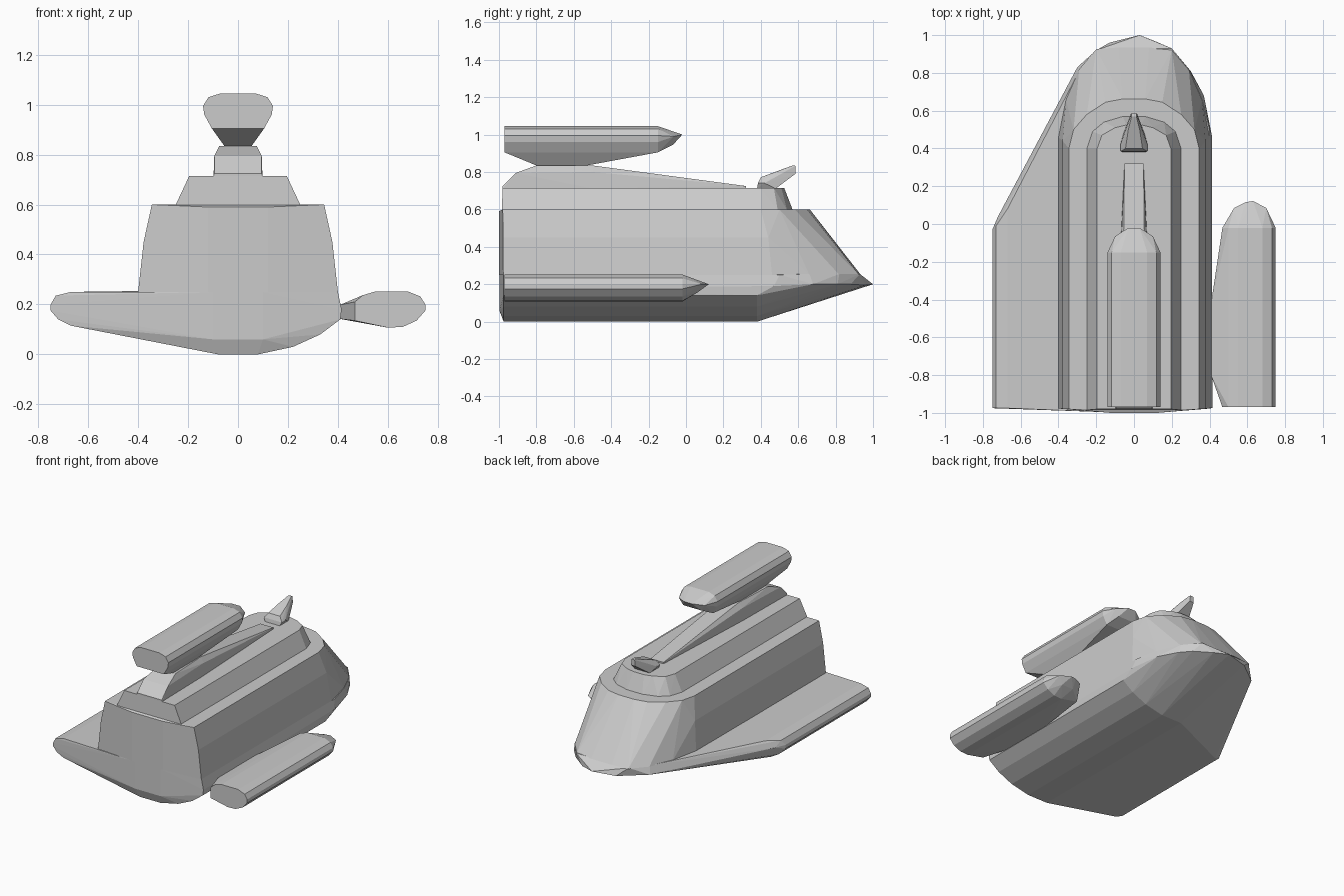
import bpy, bmesh, math

def hull(name, pts):
    """Faceted convex solid around a set of points."""
    bm = bmesh.new()
    for p in pts:
        bm.verts.new(p)
    bmesh.ops.remove_doubles(bm, verts=bm.verts[:], dist=0.0005)
    bmesh.ops.convex_hull(bm, input=bm.verts[:])
    loose = [v for v in bm.verts if not v.link_faces]
    bmesh.ops.delete(bm, geom=loose, context='VERTS')
    bmesh.ops.dissolve_limit(bm, angle_limit=math.radians(1),
                             verts=bm.verts[:], edges=bm.edges[:])
    bmesh.ops.recalc_face_normals(bm, faces=bm.faces[:])
    me = bpy.data.meshes.new(name)
    bm.to_mesh(me)
    bm.free()
    ob = bpy.data.objects.new(name, me)
    bpy.context.collection.objects.link(ob)
    return ob

def mirror(pts):
    return pts + [(-x, y, z) for x, y, z in pts]

def ring(profile, z):
    return mirror([(x, y, z) for x, y in profile])

# Lower hull with the swept wing on the left
stern_right = [(0.08, 0.0), (0.22, 0.03), (0.33, 0.08), (0.41, 0.14), (0.415, 0.18), (0.40, 0.25)]
wing_edge = [(-0.08, 0.0), (-0.67, 0.115), (-0.72, 0.14), (-0.75, 0.175), (-0.75, 0.20),
             (-0.73, 0.235), (-0.67, 0.25)]
base = [(x, -0.975, z) for x, z in stern_right + wing_edge]
base += [(x, -0.998, z) for x in (-0.1, 0.1) for z in (0.06, 0.25)]
base += [(x, 0.38, z) for x, z in stern_right[:4]] + [(-0.08, 0.38, 0)]
base += [(0.412, 0.47, 0.19), (0.40, 0.50, 0.25)]
# wing tip front
base += [(-0.67, 0.02, 0.115), (-0.72, 0.0, 0.14), (-0.75, -0.03, 0.175),
         (-0.75, -0.03, 0.20), (-0.72, 0.04, 0.20), (-0.73, -0.01, 0.235), (-0.67, 0.08, 0.25)]
# bow rim and deck edge
base += [(0.37, 0.68, 0.20), (0.30, 0.81, 0.20), (0.24, 0.88, 0.20), (0.13, 0.96, 0.195),
         (0.03, 1.0, 0.20), (-0.13, 0.96, 0.195), (-0.30, 0.83, 0.20)]
base += [(0.36, 0.66, 0.255), (0.29, 0.82, 0.255), (0.2, 0.93, 0.255),
         (-0.2, 0.92, 0.255), (-0.29, 0.81, 0.255)]
hull("lower_hull", base)

# Main superstructure
low = [(0.40, -0.977), (0.40, 0.46), (0.36, 0.66), (0.29, 0.82), (0.20, 0.925), (0.08, 0.935)]
mid = [(0.378, -0.978), (0.378, 0.44)]
top = [(0.345, -0.98), (0.345, 0.40), (0.32, 0.50), (0.25, 0.58), (0.15, 0.645), (0.06, 0.662)]
stern = mirror([(0.12, -1.0, 0.25), (0.12, -1.0, 0.59)])
hull("superstructure", ring(low, 0.25) + ring(mid, 0.45) + ring(top, 0.60) + stern)

# Upper deck
low = [(0.25, -0.985), (0.25, 0.40), (0.22, 0.49), (0.16, 0.54), (0.06, 0.57)]
top = [(0.195, -0.98), (0.195, 0.40), (0.17, 0.47), (0.10, 0.51), (0.04, 0.525)]
hull("upper_deck", ring(low, 0.598) + ring(top, 0.715))

# Sloping spine on the upper deck
hull("spine", mirror([(0.098, -0.98, 0.712), (0.095, -0.98, 0.725), (0.095, -0.91, 0.795),
                      (0.075, -0.80, 0.835), (0.06, -0.50, 0.835), (0.085, -0.50, 0.80),
                      (0.09, -0.50, 0.712), (0.05, 0.32, 0.725), (0.05, 0.32, 0.712)]))

# Bow horn
hull("bow_horn", mirror([(0.055, 0.38, 0.712), (0.07, 0.385, 0.74), (0.045, 0.40, 0.772),
                         (0.072, 0.42, 0.74), (0.055, 0.48, 0.712), (0.03, 0.50, 0.808),
                         (0.012, 0.57, 0.835), (0.012, 0.585, 0.833), (0.016, 0.585, 0.79)]))

# Top engine pod with its pylon
section = [(0.07, 1.045), (0.118, 1.03), (0.14, 0.995), (0.135, 0.96), (0.105, 0.905)]
pod = [(x, y, z) for x, z in section for y in (-0.97, -0.15)]
pod += [(0.10, -0.065, 0.99), (0.07, -0.07, 0.945), (0.03, -0.02, 1.0)]
pod += [(0.055, -0.80, 0.835), (0.055, -0.53, 0.835)]
hull("top_engine_pod", mirror(pod))

# Side engine pod with its pylon
section = [(0.60, 0.107), (0.66, 0.11), (0.715, 0.135), (0.75, 0.175), (0.75, 0.20), (0.73, 0.232),
           (0.68, 0.252), (0.55, 0.252), (0.50, 0.237), (0.468, 0.21), (0.468, 0.135)]
side = [(x, y, z) for x, z in section for y in (-0.97, -0.02)]
side += [(0.53, 0.085, 0.20), (0.59, 0.115, 0.20), (0.63, 0.122, 0.20), (0.70, 0.085, 0.20),
         (0.57, 0.06, 0.155), (0.66, 0.06, 0.155)]
side += [(0.408, y, z) for y in (-0.80, -0.42) for z in (0.142, 0.198)]
hull("side_engine_pod", side)
